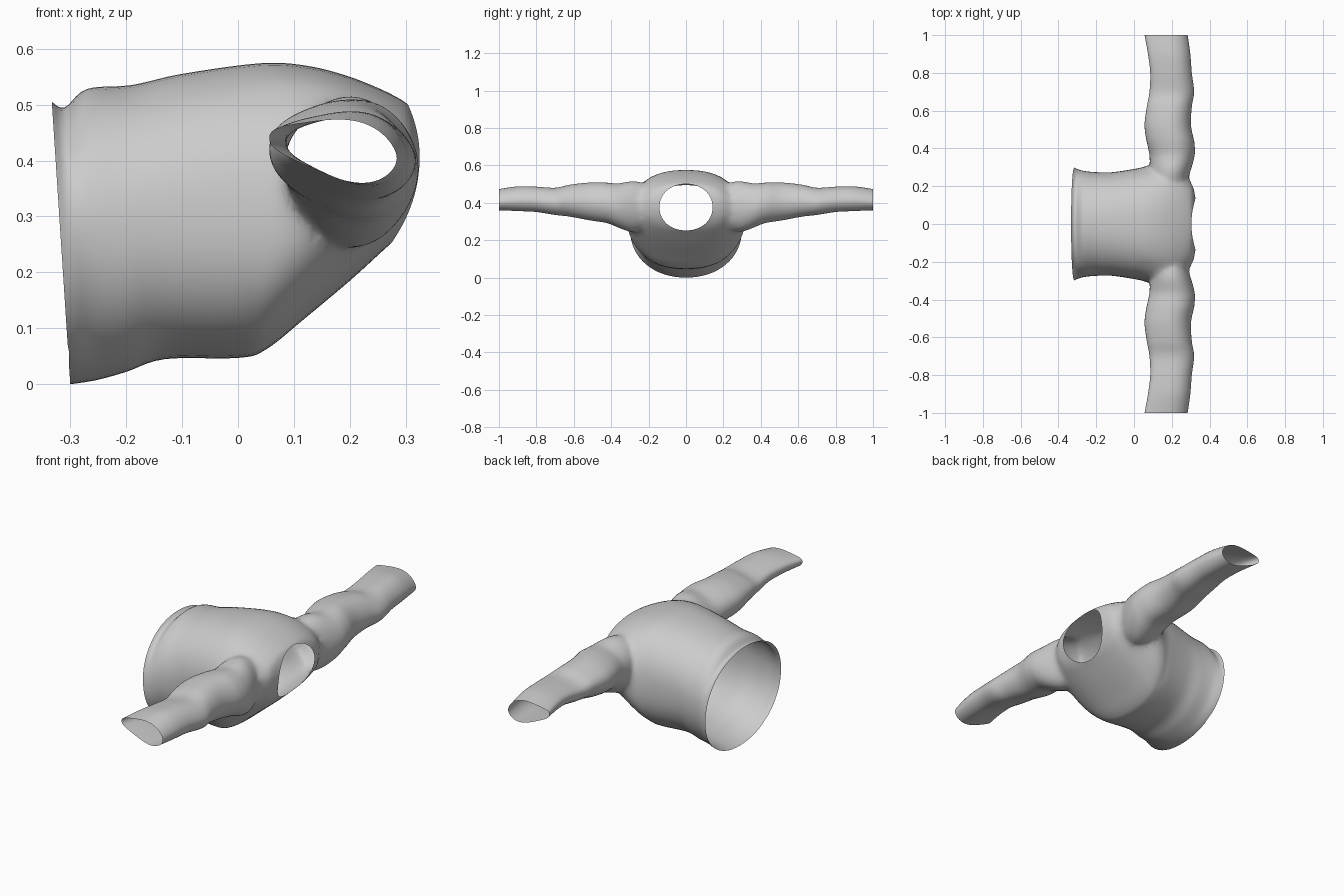
import bpy, bmesh
from math import sin, cos, pi, copysign
from mathutils import Vector

if "Cube" in bpy.data.objects:
    bpy.data.objects.remove(bpy.data.objects["Cube"])

N = 64      # points round each ring
STEPS = 5   # rings between key sections


def spline(rows):
    """Catmull-Rom interpolation through the key sections."""
    out = []
    for i in range(len(rows) - 1):
        a, b = rows[max(i - 1, 0)], rows[i]
        c, d = rows[i + 1], rows[min(i + 2, len(rows) - 1)]
        for s in range(STEPS):
            t = s / STEPS
            out.append([0.5 * (2 * q + (r - p) * t + (2 * p - 5 * q + 4 * r - u) * t * t
                        + (3 * q - p - 3 * r + u) * t ** 3) for p, q, r, u in zip(a, b, c, d)])
    return out + [list(rows[-1])]


def power(v, n):
    return copysign(abs(v) ** (2 / n), v)


def loft(name, rows, ring):
    """Closed tube through the sections, capped so it can be joined."""
    bm = bmesh.new()
    rings = [[bm.verts.new(ring(r, 2 * pi * k / N)) for k in range(N)] for r in spline(rows)]
    for a, b in zip(rings, rings[1:]):
        for k in range(N):
            j = (k + 1) % N
            bm.faces.new((a[k], a[j], b[j], b[k]))
    bm.faces.new(rings[0])
    bm.faces.new(rings[-1])
    bmesh.ops.recalc_face_normals(bm, faces=bm.faces)
    me = bpy.data.meshes.new(name)
    bm.to_mesh(me)
    bm.free()
    ob = bpy.data.objects.new(name, me)
    bpy.context.collection.objects.link(ob)
    return ob


# Torso: x at bottom, x at top, half width, z bottom, z top, squareness, side bulge
torso = [
    (-.300, -.333, .298, .000, .505, 2.1, 0),
    (-.285, -.310, .290, .002, .495, 2.1, 0),
    (-.250, -.270, .280, .008, .528, 2.1, 0),
    (-.200, -.190, .274, .022, .535, 2.2, 0),
    (-.130, -.100, .274, .045, .555, 2.3, 0),
    (.000, .040, .295, .047, .574, 2.4, 0),
    (.050, .120, .315, .062, .570, 2.4, 0),
    (.120, .190, .318, .118, .553, 2.4, 0),
    (.200, .250, .290, .185, .530, 2.3, .01),
    (.255, .290, .225, .235, .510, 2.2, .028),
    (.274, .304, .142, .252, .500, 2.1, .034),
]


def torso_ring(r, a):
    xb, xt, w, zb, zt, n, bulge = r
    s = power(sin(a), n)
    f = (s + 1) / 2
    return Vector((xb + (xt - xb) * f + bulge * cos(a) ** 2, w * power(cos(a), n), zb + (zt - zb) * f))


# Sleeve: y, x back, x front, z bottom, z top, teardrop amount
sleeve = [
    (.20, .110, .270, .270, .500, .1),
    (.28, .085, .300, .238, .522, .1),
    (.36, .082, .322, .262, .508, .15),
    (.42, .070, .322, .288, .514, .2),
    (.52, .056, .302, .305, .514, .25),
    (.62, .068, .306, .325, .503, .3),
    (.70, .082, .318, .335, .486, .3),
    (.80, .086, .306, .352, .492, .35),
    (.90, .074, .298, .358, .494, .4),
    (1.0, .056, .284, .364, .480, .45),
]


def sleeve_ring(side):
    def ring(r, a):
        y, x0, x1, z0, z1, t = r
        c = cos(a)
        z = (z0 + z1) / 2 + (z1 - z0) / 2 * sin(a) * (1 + t * c * abs(sin(a))) / (1 + t * .3) - .04 * t * c
        return Vector(((x0 + x1) / 2 + (x1 - x0) / 2 * c, side * y, z))
    return ring


# Join the sleeves to the torso
shirt = loft("shirt", torso, torso_ring)
bpy.context.view_layer.objects.active = shirt
for side, label in ((-1, "front_sleeve"), (1, "back_sleeve")):
    arm = loft(label, sleeve, sleeve_ring(side))
    mod = shirt.modifiers.new("join", 'BOOLEAN')
    mod.operation, mod.solver, mod.object = 'UNION', 'EXACT', arm
    bpy.ops.object.modifier_apply(modifier="join")
    bpy.data.objects.remove(arm)

# Open the hem, neck and cuffs, then soften the armhole seams
bm = bmesh.new()
bm.from_mesh(shirt.data)
bmesh.ops.delete(bm, geom=[f for f in bm.faces if len(f.verts) > 40], context='FACES')
bmesh.ops.remove_doubles(bm, verts=bm.verts, dist=.002)
seam = [v for v in bm.verts if .2 < abs(v.co.y) < .42 and v.co.x > .02 and not v.is_boundary]
for _ in range(8):
    bmesh.ops.smooth_vert(bm, verts=seam, factor=.5, use_axis_x=True, use_axis_y=True, use_axis_z=True)
bm.to_mesh(shirt.data)
bm.free()
for p in shirt.data.polygons:
    p.use_smooth = True
